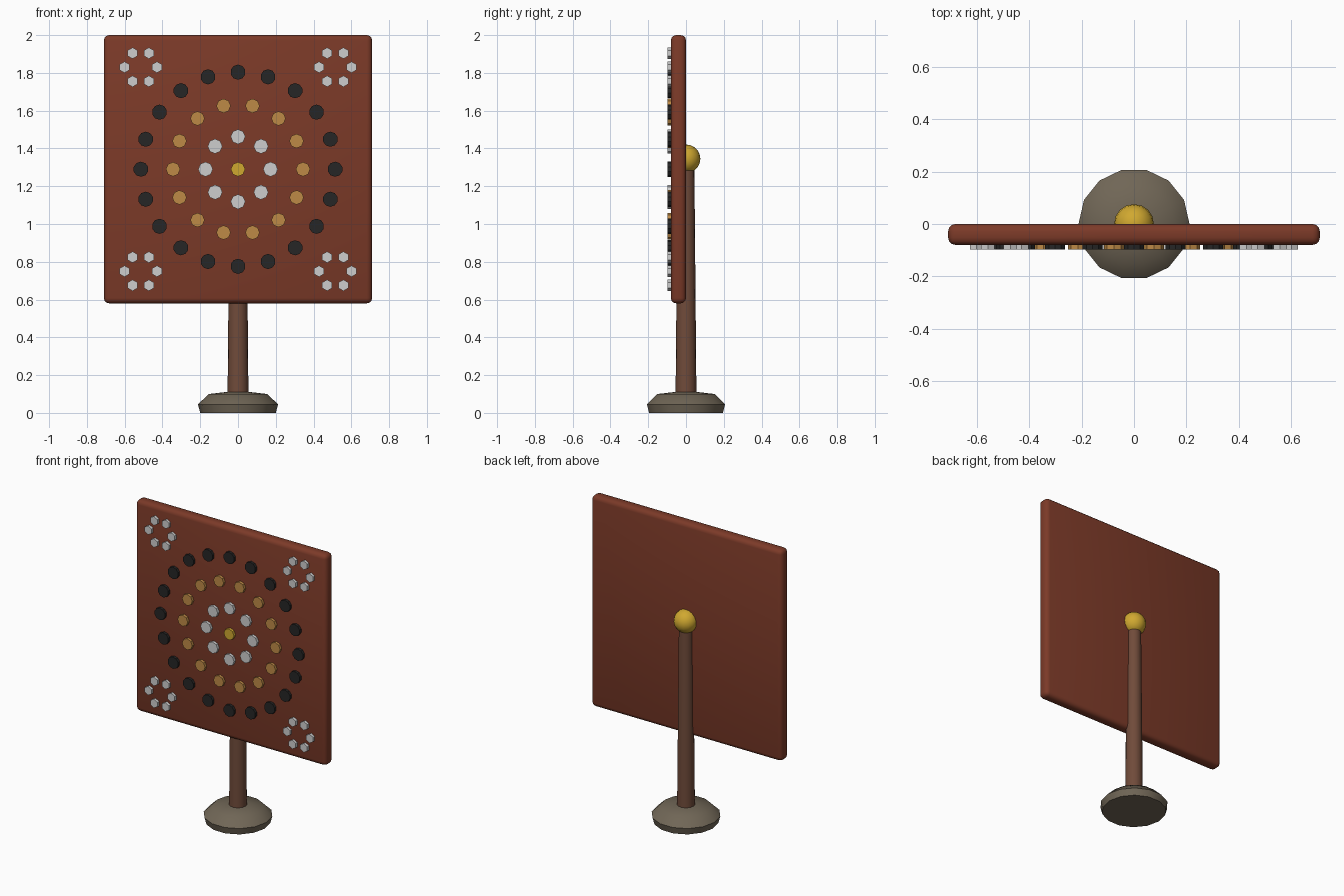
import bpy, bmesh, math
from mathutils import Matrix

if "Cube" in bpy.data.objects:
    bpy.data.objects.remove(bpy.data.objects["Cube"])

def material(name, srgb):
    m = bpy.data.materials.new(name)
    lin = [((c / 255 + 0.055) / 1.055) ** 2.4 if c > 10 else c / 3295 for c in srgb]
    m.diffuse_color = (*lin, 1)
    m.use_nodes = True
    m.node_tree.nodes["Principled BSDF"].inputs["Base Color"].default_value = m.diffuse_color
    return m

RED = material("red_wood", (124, 58, 40))
BROWN = material("brown_wood", (112, 75, 58))
STONE = material("stone", (112, 102, 86))
GOLD = material("gold", (208, 168, 48))
TAN = material("bronze", (190, 138, 70))
WHITE = material("silver_white", (206, 206, 206))
BLACK = material("black", (38, 38, 38))

def finish(bm, name, mat, angle=None):
    bmesh.ops.recalc_face_normals(bm, faces=bm.faces)
    me = bpy.data.meshes.new(name)
    bm.to_mesh(me)
    bm.free()
    me.materials.append(mat)
    ob = bpy.data.objects.new(name, me)
    bpy.context.collection.objects.link(ob)
    if angle:
        bpy.ops.object.select_all(action='DESELECT')
        ob.select_set(True)
        bpy.context.view_layer.objects.active = ob
        bpy.ops.object.shade_smooth_by_angle(angle=math.radians(angle))
    return ob

def lathe(name, profile, sides, mat, angle=50):
    """Closed solid of revolution from (radius, z) points."""
    bm = bmesh.new()
    rings = [[bm.verts.new((r * math.cos(2 * math.pi * i / sides),
                            r * math.sin(2 * math.pi * i / sides), z))
              for i in range(sides)] for r, z in profile]
    for a, b in zip(rings, rings[1:]):
        for i in range(sides):
            j = (i + 1) % sides
            bm.faces.new((a[i], a[j], b[j], b[i]))
    bm.faces.new(rings[0])
    bm.faces.new(rings[-1])
    return finish(bm, name, mat, angle)

def studs(name, points, radius, sides, mat):
    """Short pegs on the front of the board."""
    bm = bmesh.new()
    for x, z in points:
        bmesh.ops.create_cone(bm, cap_ends=True, segments=sides,
                              radius1=radius, radius2=radius, depth=0.03,
                              matrix=Matrix.Translation((x, -0.083, z))
                              @ Matrix.Rotation(math.pi / 2, 4, 'X'))
    return finish(bm, name, mat, 30)

def ring(cx, cz, r, n):
    return [(cx + r * math.cos(2 * math.pi * i / n),
             cz + r * math.sin(2 * math.pi * i / n)) for i in range(n)]

CZ = 1.29  # board centre height

# Foot and pole
lathe("base", [(0.2, 0), (0.212, 0.045), (0.155, 0.1), (0.05, 0.112)], 14, STONE)
lathe("pole", [(0.056, 0.001), (0.044, 1.34)], 16, BROWN)

# Knob on top of the pole
bm = bmesh.new()
bmesh.ops.create_uvsphere(bm, u_segments=16, v_segments=10, radius=0.076,
                          matrix=Matrix.Translation((0, 0, 1.345)))
finish(bm, "knob", GOLD, 60)

# Square board with rounded edges
bm = bmesh.new()
bmesh.ops.create_cube(bm, size=1, matrix=Matrix.Translation((0, -0.04, CZ))
                      @ Matrix.Diagonal((1.42, 0.08, 1.42, 1)))
bmesh.ops.bevel(bm, geom=bm.edges[:], offset=0.028, segments=3,
                profile=0.5, affect='EDGES')
finish(bm, "board", RED, 40)

# Concentric stud rings
studs("centre_stud", [(0, CZ)], 0.038, 8, GOLD)
studs("inner_studs", ring(0, CZ, 0.172, 8), 0.039, 8, WHITE)
studs("middle_studs", ring(0, CZ, 0.344, 14), 0.038, 8, TAN)
studs("outer_studs", ring(0, CZ, 0.514, 20), 0.04, 10, BLACK)

# Corner rosettes
corner = [p for sx in (-1, 1) for sz in (-1, 1)
          for p in ring(sx * 0.515, CZ + sz * 0.54, 0.086, 6)]
studs("corner_studs", corner, 0.03, 6, WHITE)
